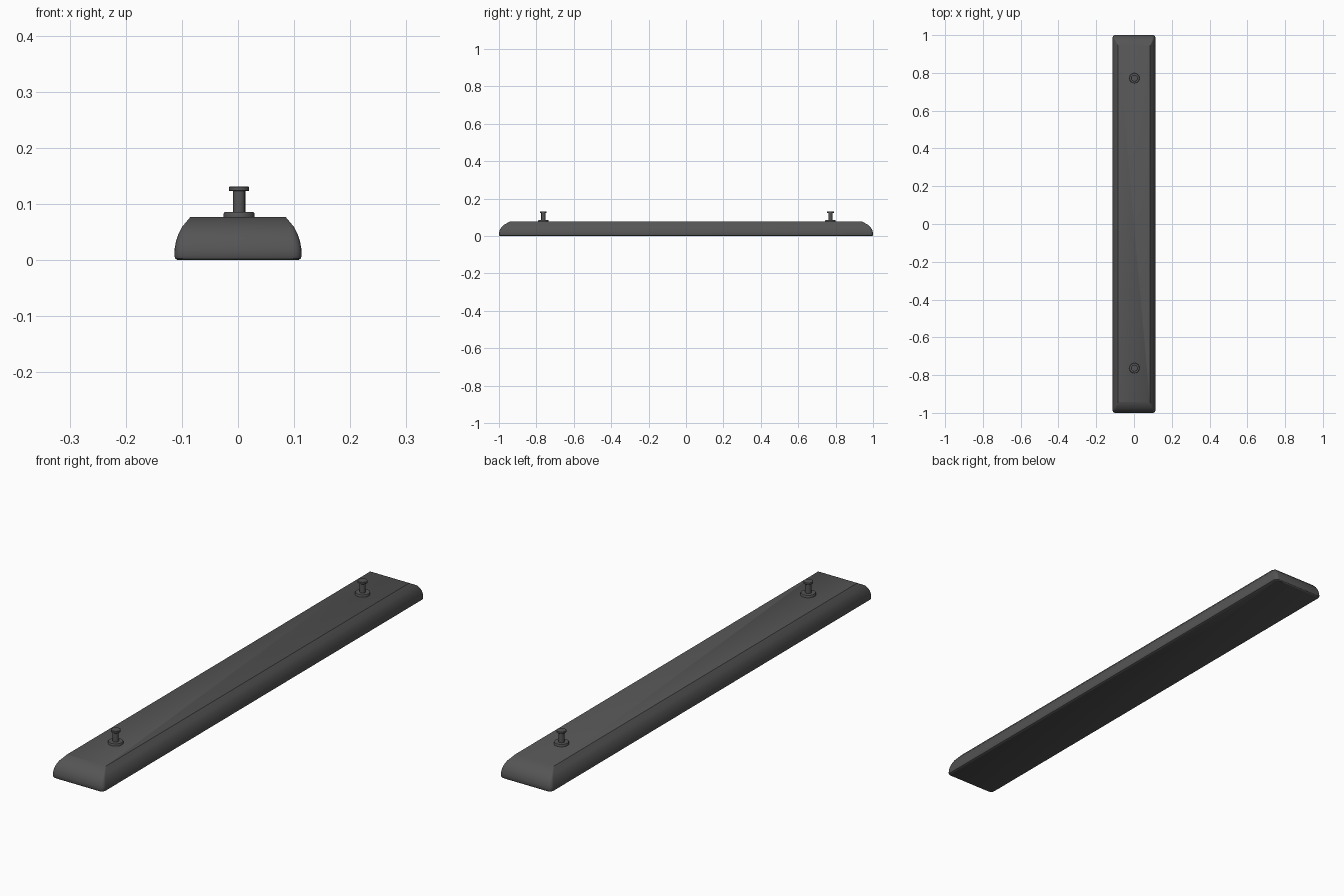
import bpy, bmesh, math

if "Cube" in bpy.data.objects:
    bpy.data.objects.remove(bpy.data.objects["Cube"])

dark = bpy.data.materials.new("dark_grey")
dark.diffuse_color = (0.09, 0.09, 0.09, 1)
dark.use_nodes = True
dark.node_tree.nodes["Principled BSDF"].inputs["Base Color"].default_value = dark.diffuse_color


def finish(name, bm, angle):
    bmesh.ops.recalc_face_normals(bm, faces=bm.faces)
    me = bpy.data.meshes.new(name)
    bm.to_mesh(me)
    bm.free()
    me.materials.append(dark)
    ob = bpy.data.objects.new(name, me)
    bpy.context.collection.objects.link(ob)
    bpy.ops.object.select_all(action='DESELECT')
    ob.select_set(True)
    bpy.context.view_layer.objects.active = ob
    bpy.ops.object.shade_smooth_by_angle(angle=math.radians(angle))
    return ob


def loft(bm, rings):
    loops = [[bm.verts.new(p) for p in r] for r in rings]
    n = len(loops[0])
    for a, b in zip(loops, loops[1:]):
        for i in range(n):
            j = (i + 1) % n
            bm.faces.new((a[i], a[j], b[j], b[i]))
    bm.faces.new(loops[0][::-1])
    bm.faces.new(loops[-1])


def rounded_rect(hx, hy, z, r, seg=4):
    pts = []
    for k, (sx, sy) in enumerate([(1, 1), (-1, 1), (-1, -1), (1, -1)]):
        for i in range(seg + 1):
            a = math.pi / 2 * (k + i / seg)
            pts.append((sx * (hx - r) + r * math.cos(a),
                        sy * (hy - r) + r * math.sin(a), z))
    return pts


# Long bar: half width, half length, height, corner radius
profile = [(0.107, 0.994, 0.0, 0.012), (0.112, 0.998, 0.003, 0.014),
           (0.1135, 1.0, 0.008, 0.015), (0.113, 0.999, 0.02, 0.015),
           (0.1105, 0.995, 0.034, 0.014), (0.106, 0.987, 0.047, 0.011),
           (0.100, 0.975, 0.059, 0.007), (0.085, 0.943, 0.077, 0.002)]
bm = bmesh.new()
loft(bm, [rounded_rect(*p) for p in profile])
finish("bar_body", bm, 30)

# Two flanged pegs turned from one profile: radius, height
peg = [(0.0275, 0.075), (0.0275, 0.083), (0.026, 0.0855), (0.011, 0.0855),
       (0.011, 0.123), (0.017, 0.123), (0.018, 0.124), (0.018, 0.130),
       (0.017, 0.131)]
N = 16
for name, y in (("front_peg", -0.763), ("back_peg", 0.772)):
    bm = bmesh.new()
    loft(bm, [[(0.002 + r * math.cos(2 * math.pi * i / N),
                y + r * math.sin(2 * math.pi * i / N), z)
               for i in range(N)] for r, z in peg])
    finish(name, bm, 35)
